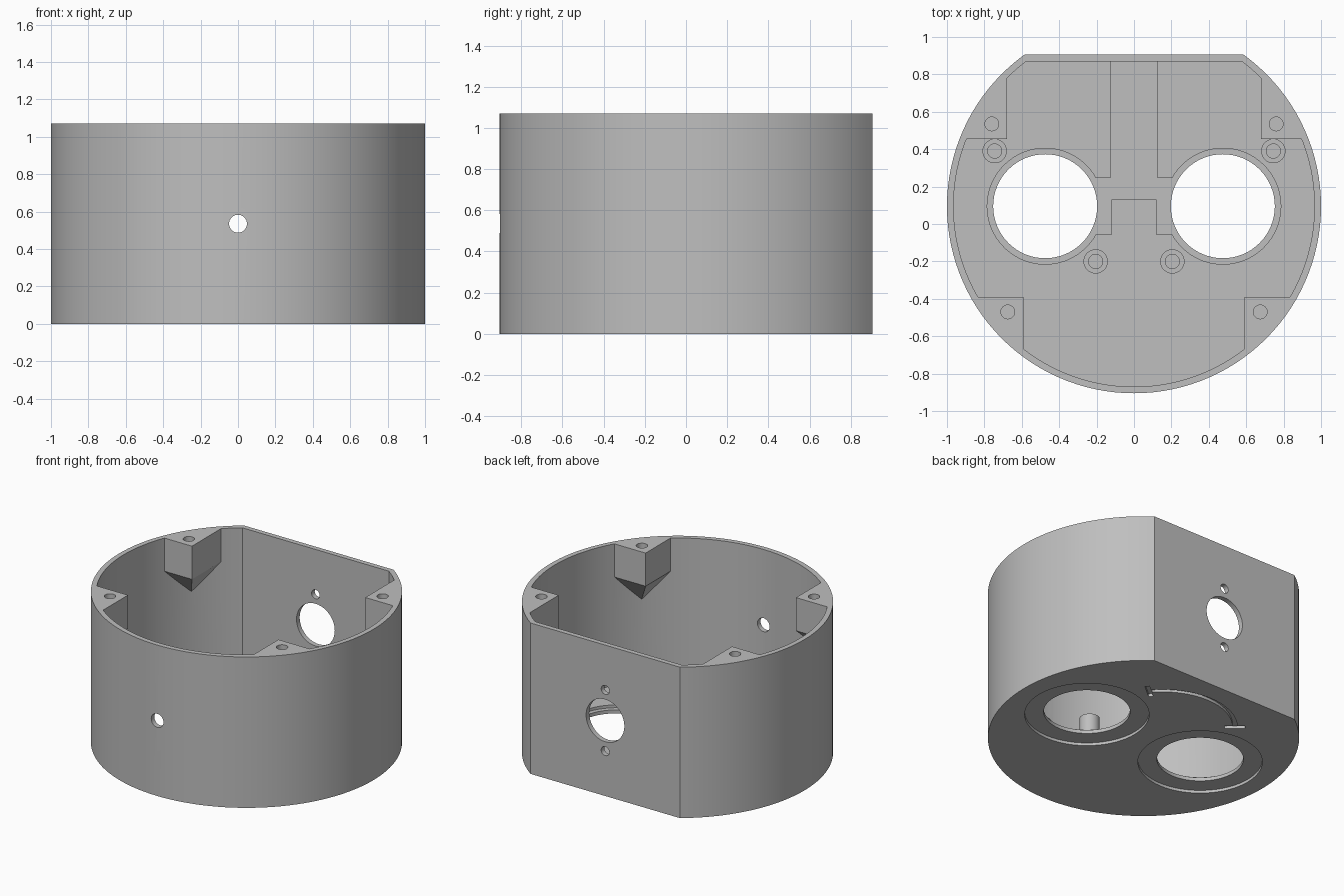
import bpy, bmesh
from math import sin, cos, asin, acos, pi, radians
from mathutils import Vector

cube = bpy.data.objects.get("Cube")
if cube:
    bpy.data.objects.remove(cube, do_unlink=True)

CY = 0.095        # centre of the round outline
H = 1.07          # overall height
FLOOR = 0.065     # top of the floor
RECESS = 0.02     # depth of the details under the floor
MID = H / 2

grey = bpy.data.materials.new("matte_grey")
grey.use_nodes = True
colour = (0.52, 0.52, 0.52, 1)
grey.diffuse_color = colour
grey.node_tree.nodes["Principled BSDF"].inputs["Base Color"].default_value = colour


def make(name, bm):
    bmesh.ops.recalc_face_normals(bm, faces=bm.faces)
    me = bpy.data.meshes.new(name)
    bm.to_mesh(me)
    bm.free()
    me.materials.append(grey)
    ob = bpy.data.objects.new(name, me)
    bpy.context.collection.objects.link(ob)
    return ob


def prism(name, outline, z0, z1):
    bm = bmesh.new()
    face = bm.faces.new([bm.verts.new((x, y, z0)) for x, y in outline])
    ext = bmesh.ops.extrude_face_region(bm, geom=[face])
    top = [v for v in ext["geom"] if isinstance(v, bmesh.types.BMVert)]
    bmesh.ops.translate(bm, verts=top, vec=(0, 0, z1 - z0))
    return make(name, bm)


def arc(cx, cy, r, a0, a1, n):
    return [(cx + r * cos(a0 + (a1 - a0) * i / n),
             cy + r * sin(a0 + (a1 - a0) * i / n)) for i in range(n + 1)]


def disc(name, x, y, r, z0, z1, n=32):
    return prism(name, arc(x, y, r, 0, 2 * pi, n)[:-1], z0, z1)


def box(name, x0, x1, y0, y1, z0, z1):
    return prism(name, [(x0, y0), (x1, y0), (x1, y1), (x0, y1)], z0, z1)


def flat_round(r, flat):
    # circle cut off by a flat at the back
    a = asin(flat / r)
    return arc(0, CY, r, pi - a, 2 * pi + a, 96)


def wall_hole(x, z, r, y, n=32):
    # round cutter through a wall, along y
    ob = disc("wall_cutter", 0, 0, r, -0.15, 0.15, n)
    for v in ob.data.vertices:
        px, py, pz = v.co
        v.co = (x + px, y - pz, z + py)
    return ob


def combine(body, tool, op):
    tool.hide_render = True
    mod = body.modifiers.new("join", 'BOOLEAN')
    mod.operation = op
    mod.solver = 'EXACT'
    mod.object = tool
    bpy.ops.object.select_all(action='DESELECT')
    bpy.context.view_layer.objects.active = body
    body.select_set(True)
    bpy.ops.object.modifier_apply(modifier=mod.name)
    bpy.data.objects.remove(tool, do_unlink=True)


def lid_boss(side, x, y, back):
    # corner block under the rim with a tapered underside
    r = 0.98
    a0, a1 = asin((y - CY) / r), acos(x / r) * (1 if back else -1)
    outline = [(x, y)] + arc(0, CY, r, a0, a1, 12)
    bm = bmesh.new()
    for px, py in outline:
        for z in (H - 0.235, H):
            bm.verts.new((side * px, py, z))
    mid = (a0 + a1) / 2
    bm.verts.new((side * r * cos(mid), CY + r * sin(mid), 0.635))
    bmesh.ops.convex_hull(bm, input=bm.verts)
    bmesh.ops.dissolve_limit(bm, angle_limit=radians(1), verts=bm.verts, edges=bm.edges)
    return make("lid_boss", bm)


# Shell: round cup with a flat back
body = prism("housing", flat_round(1, 0.81), 0, H)
combine(body, prism("cavity", flat_round(0.965, 0.775), FLOOR, H + 0.2), 'DIFFERENCE')

adds, cuts = [], []
for s in (-1, 1):
    # Lid bosses with blind screw holes
    adds += [lid_boss(s, 0.68, 0.455, True), lid_boss(s, 0.59, -0.39, False)]
    for x, y in ((0.76, 0.535), (0.675, -0.47)):
        cuts.append(disc("lid_screw", s * x, y, 0.037, H - 0.2, H + 0.1, 24))
    # Screw posts on the floor
    for x, y in ((0.745, 0.39), (0.205, -0.2)):
        adds.append(disc("post", s * x, y, 0.065, FLOOR - 0.01, 0.2))
        cuts.append(disc("post_screw", s * x, y, 0.038, FLOOR + 0.005, 0.3, 24))
    # Round openings: outer recess, through hole, inner seat with side tab
    ex = s * 0.475
    a = asin(0.15 / 0.31)
    seat = arc(0.475, CY, 0.31, pi + a, 3 * pi - a, 64)
    seat = [(0.12, CY - 0.15)] + seat + [(0.12, CY + 0.15)]
    cuts += [disc("outer_recess", ex, CY, 0.4, -0.1, RECESS, 64),
             prism("seat", [(s * x, y) for x, y in seat], 0.045, 0.16),
             disc("opening", ex, CY, 0.278, -0.1, 0.16, 64)]

# Cable channel in the floor
cuts.append(box("channel", -0.125, 0.125, 0.13, 0.869, 0.045, 0.16))

# Curved groove with end bars under the floor
gy, gr, ga = 0.284, 0.466, radians(39.4)
band = arc(0, gy, gr + 0.015, ga, pi - ga, 32) + arc(0, gy, gr - 0.015, pi - ga, ga, 32)
cuts.append(prism("groove", band, -0.1, RECESS))
for a in (ga, pi - ga):
    d, n = Vector((cos(a), sin(a))), Vector((-sin(a), cos(a))) * 0.015
    c = Vector((0, gy))
    bar = [c + d * 0.4 + n, c + d * 0.4 - n, c + d * 0.53 - n, c + d * 0.53 + n]
    cuts.append(prism("groove_end", bar, -0.1, RECESS))

# Holes in the front wall and the flat back
cuts += [wall_hole(0, MID, 0.048, -0.9), wall_hole(0, MID, 0.15, 0.9, 48)]
cuts += [wall_hole(0, MID + dz, 0.032, 0.9, 24) for dz in (-0.217, 0.217)]

for tool in adds:
    combine(body, tool, 'UNION')
for tool in cuts:
    combine(body, tool, 'DIFFERENCE')

bpy.ops.object.select_all(action='DESELECT')
bpy.context.view_layer.objects.active = body
body.select_set(True)
bpy.ops.object.shade_smooth_by_angle(angle=radians(20))
